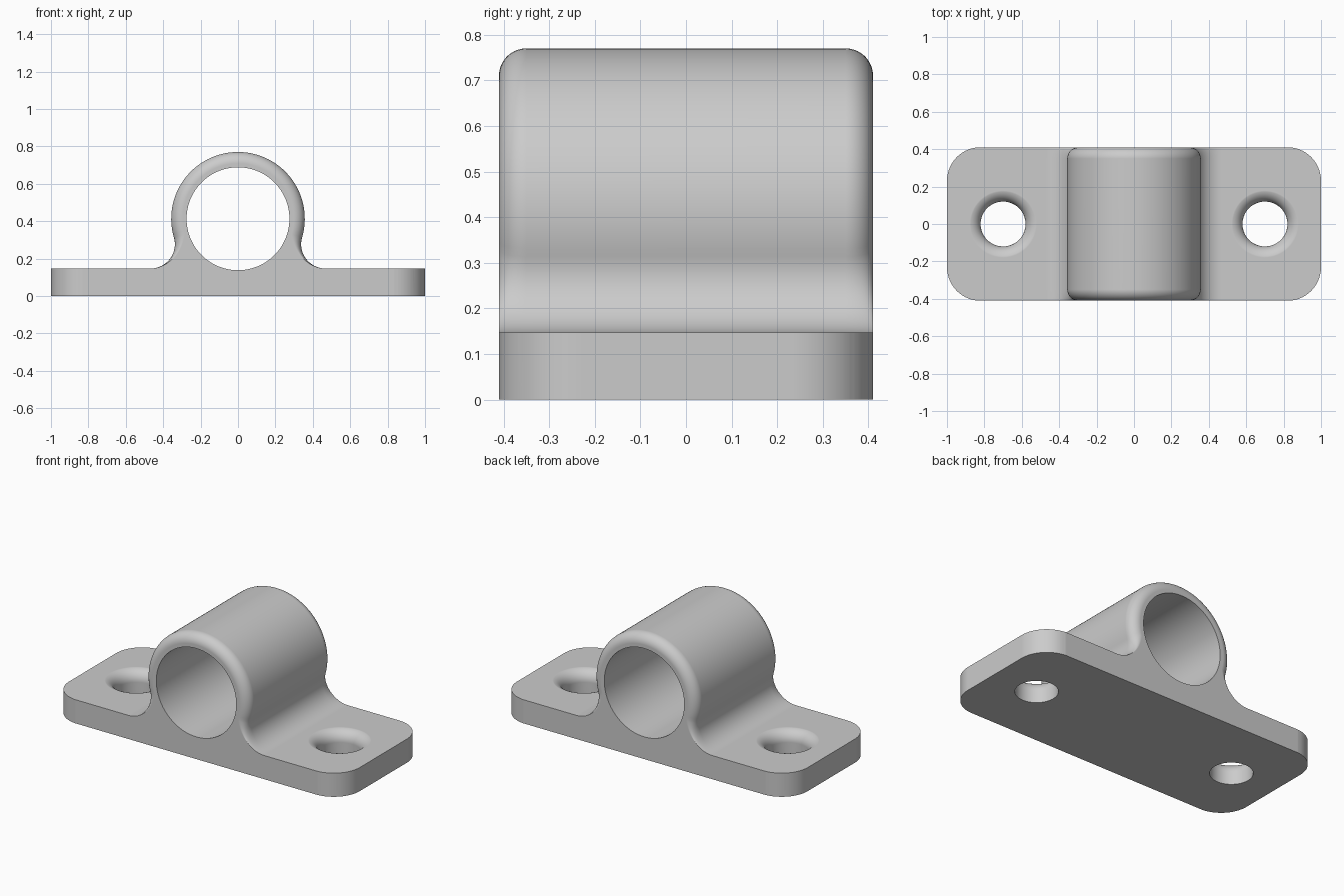
import bpy
import bmesh
from math import sin, cos, pi, radians, asin, sqrt

cube = bpy.data.objects.get("Cube")
if cube:
    bpy.data.objects.remove(cube, do_unlink=True)

# Main dimensions
HALF_Y, PLATE_TOP, CORNER = 0.41, 0.147, 0.18
AXIS_Z, OUTER, BORE = 0.413, 0.357, 0.275
FILLET, RIM = 0.13, 0.06
HOLE_X, HOLE_R, FLARE = 0.70, 0.12, 0.07

grey = bpy.data.materials.new("light grey metal")
grey.use_nodes = True
colour = (0.6, 0.6, 0.6, 1)
grey.diffuse_color = colour
grey.node_tree.nodes["Principled BSDF"].inputs["Base Color"].default_value = colour


def loft(name, rings):
    """Closed solid skinned through rings of equal point count."""
    bm = bmesh.new()
    loops = [[bm.verts.new(p) for p in ring] for ring in rings]
    n = len(loops[0])
    for a, b in zip(loops, loops[1:]):
        for i in range(n):
            j = (i + 1) % n
            bm.faces.new((a[i], a[j], b[j], b[i]))
    bm.faces.new(loops[0])
    bm.faces.new(loops[-1])
    bmesh.ops.recalc_face_normals(bm, faces=bm.faces)
    mesh = bpy.data.meshes.new(name)
    bm.to_mesh(mesh)
    bm.free()
    mesh.materials.append(grey)
    obj = bpy.data.objects.new(name, mesh)
    bpy.context.collection.objects.link(obj)
    return obj


def circle(r, n=96):
    return [(r * cos(2 * pi * i / n), r * sin(2 * pi * i / n)) for i in range(n)]


# Half outline of plate, fillet and tube: x, z, outward normal, rim rounding share
fillet_z = PLATE_TOP + FILLET
tilt = asin((AXIS_Z - fillet_z) / (OUTER + FILLET))
fillet_x = sqrt((OUTER + FILLET) ** 2 - (AXIS_Z - fillet_z) ** 2)
half = [(1.02, 0, 0, 0, 0), (1.02, PLATE_TOP, 0, 0, 0)]
STEPS = 20
for i in range(STEPS):
    u = 1 - i / STEPS
    a = pi - tilt + u * (pi / 2 + tilt)
    half.append((fillet_x + FILLET * cos(a), fillet_z + FILLET * sin(a),
                 -cos(a), -sin(a), (1 - u) ** 2.5))
ARC = 36
for i in range(ARC + 1):
    a = -tilt + (pi / 2 + tilt) * i / ARC
    half.append((OUTER * cos(a), AXIS_Z + OUTER * sin(a), cos(a), sin(a), 1))
outline = half + [(-x, z, -nx, nz, t) for x, z, nx, nz, t in half[-2::-1]]

# Body: outline swept front to back, pulled in at both ends to round the rim
ends = []
for k in range(11):
    a = k / 10 * pi / 2
    ends.append((HALF_Y - RIM + RIM * cos(a), RIM * (1 - sin(a))))
sections = [(-y, d) for y, d in ends] + ends[::-1]
bracket = loft("bearing_bracket", [
    [(x - nx * d * t, y, z - nz * d * t) for x, z, nx, nz, t in outline]
    for y, d in sections])

# Rounded plate corners
corner_y = HALF_Y + 0.0005
plan = []
for q, (sx, sy) in enumerate([(1, 1), (-1, 1), (-1, -1), (1, -1)]):
    for i in range(17):
        a = (q + i / 16) * pi / 2
        plan.append((sx * (1 - CORNER) + CORNER * cos(a),
                     sy * (corner_y - CORNER) + CORNER * sin(a)))
cutters = [(loft("corner_trim", [[(x, y, z) for x, y in plan] for z in (-0.2, 1)]),
            "INTERSECT")]

# Bore through the tube
cutters.append((loft("bore_cutter", [[(x, y, AXIS_Z + z) for x, z in circle(BORE)]
                                     for y in (-0.6, 0.6)]), "DIFFERENCE"))

# Flared screw holes
flare_z = PLATE_TOP + 0.001 - FLARE
profile = [(HOLE_R, -0.1)]
for i in range(13):
    a = i / 12 * pi / 2
    profile.append((HOLE_R + FLARE * (1 - cos(a)), flare_z + FLARE * sin(a)))
profile.append((HOLE_R + FLARE, 0.3))
for side in (-1, 1):
    cutters.append((loft("hole_cutter", [[(side * HOLE_X + x, y, z) for x, y in circle(r, 64)]
                                         for r, z in profile]), "DIFFERENCE"))

bpy.ops.object.select_all(action="DESELECT")
bpy.context.view_layer.objects.active = bracket
bracket.select_set(True)
for cutter, operation in cutters:
    mod = bracket.modifiers.new(cutter.name, "BOOLEAN")
    mod.object, mod.operation, mod.solver = cutter, operation, "EXACT"
    bpy.ops.object.modifier_apply(modifier=mod.name)
    bpy.data.objects.remove(cutter, do_unlink=True)

# Smooth curves, crisp edges, even shading on the flats
bpy.ops.object.shade_smooth_by_angle(angle=radians(35))
weighted = bracket.modifiers.new("even shading", "WEIGHTED_NORMAL")
weighted.keep_sharp = True
